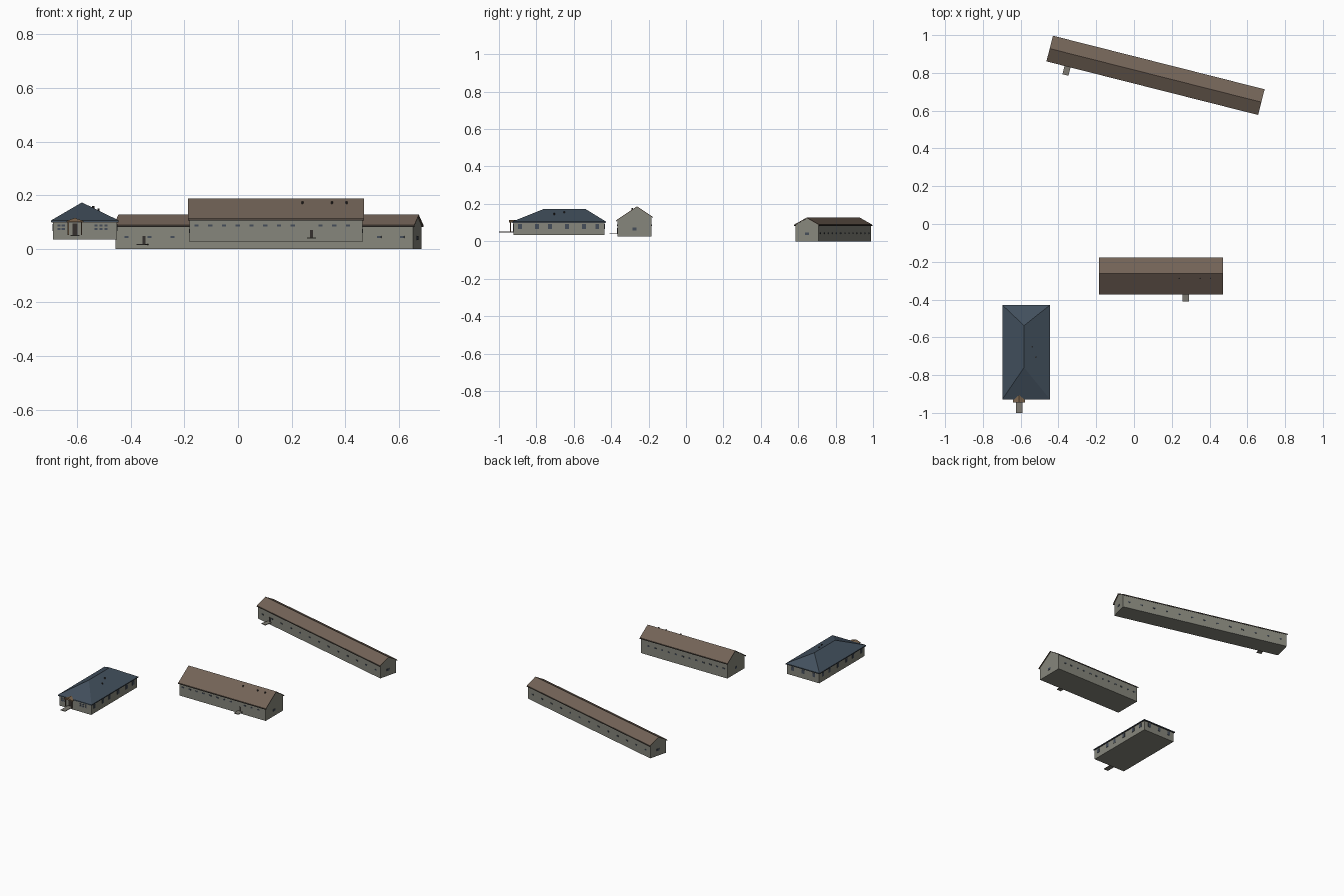
import bpy, bmesh
from math import radians
from mathutils import Matrix, Vector

cube = bpy.data.objects.get("Cube")
if cube:
    bpy.data.objects.remove(cube, do_unlink=True)


def material(name, rgb):
    m = bpy.data.materials.new(name)
    m.use_nodes = True
    col = (*rgb, 1)
    m.diffuse_color = col
    bsdf = next(n for n in m.node_tree.nodes if n.type == 'BSDF_PRINCIPLED')
    bsdf.inputs["Base Color"].default_value = col
    bsdf.inputs["Roughness"].default_value = 0.9
    return m


WALL = material("grey plaster", (0.24, 0.24, 0.2))
BROWN = material("brown roofing", (0.17, 0.125, 0.095))
BLUE = material("slate blue roofing", (0.055, 0.08, 0.11))
GLASS = material("window glass", (0.06, 0.075, 0.1))
DARK = material("dark trim", (0.035, 0.03, 0.027))
STONE = material("path stone", (0.2, 0.19, 0.16))
WOOD = material("porch wood", (0.2, 0.13, 0.075))


def finish(bm, name, mat, frame):
    bmesh.ops.recalc_face_normals(bm, faces=bm.faces)
    bm.transform(frame)
    me = bpy.data.meshes.new(name)
    bm.to_mesh(me)
    bm.free()
    me.materials.append(mat)
    ob = bpy.data.objects.new(name, me)
    bpy.context.scene.collection.objects.link(ob)
    return ob


def boxes(name, mat, frame, items):
    """One object from many boxes, each given as (centre, size)."""
    bm = bmesh.new()
    for centre, size in items:
        m = Matrix.Translation(centre) @ Matrix.Diagonal((*size, 1))
        bmesh.ops.create_cube(bm, size=1, matrix=m)
    return finish(bm, name, mat, frame)


def prism(name, mat, frame, profile, x0, x1):
    """Extrude a (y, z) profile along x."""
    bm = bmesh.new()
    face = bm.faces.new([bm.verts.new((x0, y, z)) for y, z in profile])
    ext = bmesh.ops.extrude_face_region(bm, geom=[face])["geom"]
    moved = [v for v in ext if isinstance(v, bmesh.types.BMVert)]
    bmesh.ops.translate(bm, verts=moved, vec=(x1 - x0, 0, 0))
    return finish(bm, name, mat, frame)


def spread(a, b, n):
    return [a + (b - a) * i / (n - 1) for i in range(n)]


def gable_building(name, frame, x0, x1, y0, y1, base, ridge_y, ridge_z, slope,
                   over, windows, win_z, win_size, door_x, path_z, path_end):
    thick = 0.004

    def under(y):
        return ridge_z - thick - slope * abs(y - ridge_y)

    # Walls with gable ends
    prism(name + "_walls", WALL, frame,
          [(y0, base), (y1, base), (y1, under(y1)), (ridge_y, under(ridge_y)),
           (y0, under(y0))], x0, x1)
    # Thin pitched roof, then dark boards along both eaves
    a, b = y0 - over, y1 + over
    prism(name + "_roof", BROWN, frame,
          [(a, under(a)), (ridge_y, under(ridge_y)), (b, under(b)),
           (b, under(b) + thick), (ridge_y, ridge_z), (a, under(a) + thick)],
          x0 - over, x1 + over)
    boxes(name + "_eave_boards", DARK, frame,
          [(((x0 + x1) / 2, y, under(y) - 0.001), (x1 - x0 + 2 * over, 0.002, 0.004))
           for y in (a, b)])
    # Windows on the long sides and in both gables
    w, h = win_size
    panes = [((x, y, win_z), (w, 0.004, h))
             for x in windows for y in (y0, y1)
             if y == y1 or abs(x - door_x) > 0.02]
    mid = (y0 + y1) / 2
    panes += [((x, mid, base + 0.04), (0.004, 0.022, 0.014)) for x in (x0, x1)]
    boxes(name + "_windows", GLASS, frame, panes)
    # Entrance
    boxes(name + "_door", DARK, frame,
          [((door_x, y0, path_z + 0.016), (0.012, 0.004, 0.03))])
    boxes(name + "_path", STONE, frame,
          [((door_x, (path_end + y0) / 2, path_z), (0.033, y0 - path_end, 0.004))])


def vents(name, frame, points):
    bm = bmesh.new()
    for p in points:
        bmesh.ops.create_cone(bm, cap_ends=True, segments=8, radius1=0.004,
                              radius2=0.004, depth=0.014,
                              matrix=Matrix.Translation(p))
    finish(bm, name, DARK, frame)


# Middle building
HOME = Matrix.Identity(4)
gable_building("middle_building", HOME, -0.18, 0.464, -0.367, -0.184, 0.026,
               -0.262, 0.187, 0.67, 0.006, spread(-0.155, 0.41, 12), 0.087,
               (0.016, 0.008), 0.274, 0.04, -0.41)
vents("middle_building_vents", HOME, [(x, -0.288, 0.17) for x in (0.24, 0.35, 0.405)])

# Long building, turned on the site
TURN = Matrix.Translation((0.114, 0.787, 0)) @ Matrix.Rotation(radians(-14.2), 4, 'Z')
gable_building("long_building", TURN, -0.572, 0.572, -0.063, 0.063, 0,
               0, 0.127, 0.55, 0.006, spread(-0.53, 0.53, 13), 0.044,
               (0.016, 0.008), -0.463, 0.016, -0.115)

# Hipped house: walls
X0, X1, Y0, Y1 = -0.69, -0.451, -0.922, -0.436
BASE, EAVE = 0.034, 0.104
boxes("house_walls", WALL, HOME,
      [(((X0 + X1) / 2, (Y0 + Y1) / 2, (BASE + EAVE) / 2),
        (X1 - X0, Y1 - Y0, EAVE - BASE))])

# Hipped house: roof
bm = bmesh.new()
corners = [(-0.697, -0.928), (-0.445, -0.928), (-0.445, -0.429), (-0.697, -0.429)]
low = [bm.verts.new((x, y, EAVE - 0.004)) for x, y in corners]
rim = [bm.verts.new((x, y, EAVE + 0.002)) for x, y in corners]
south, north = [bm.verts.new((-0.582, y, 0.173)) for y in (-0.76, -0.538)]
bm.faces.new(low)
for i in range(4):
    j = (i + 1) % 4
    bm.faces.new((low[i], low[j], rim[j], rim[i]))
for f in ((rim[0], rim[1], south), (rim[1], rim[2], north, south),
          (rim[2], rim[3], north), (rim[3], rim[0], south, north)):
    bm.faces.new(f)
finish(bm, "house_roof", BLUE, HOME)
boxes("house_eave_boards", DARK, HOME,
      [((-0.571, -0.6785, EAVE - 0.003), (0.25, 0.497, 0.004))])
vents("house_vents", HOME, [(-0.52, -0.705, 0.143), (-0.54, -0.65, 0.153)])

# Hipped house: windows
panes = [((x, y, 0.08), (0.004, 0.02, 0.026))
         for x in (X0, X1) for y in (-0.887, -0.797, -0.727, -0.636, -0.545, -0.475)]
panes += [((x, Y1, 0.08), (0.02, 0.004, 0.026)) for x in (-0.65, -0.571, -0.492)]
panes += [((x, Y0, z), (0.012, 0.004, 0.009))
          for x in (-0.668, -0.652, -0.53, -0.511, -0.492) for z in (0.074, 0.087)]
boxes("house_windows", GLASS, HOME, panes)

# Hipped house: porch, door and path
PX = -0.608
boxes("house_door", DARK, HOME, [((PX, Y0, 0.073), (0.02, 0.004, 0.042))])
boxes("porch_posts", WOOD, HOME,
      [((PX + s * 0.025, -0.938, 0.076), (0.004, 0.004, 0.05)) for s in (-1, 1)])
boxes("house_path", STONE, HOME, [((PX, -0.96, 0.05), (0.034, 0.08, 0.004))])
ACROSS = Matrix.Translation((PX, 0, 0)) @ Matrix.Rotation(radians(-90), 4, 'Z')
prism("porch_roof", WOOD, ACROSS,
      [(-0.032, 0.1), (0.032, 0.1), (0.032, 0.104), (0, 0.115), (-0.032, 0.104)],
      0.9, 0.946)
